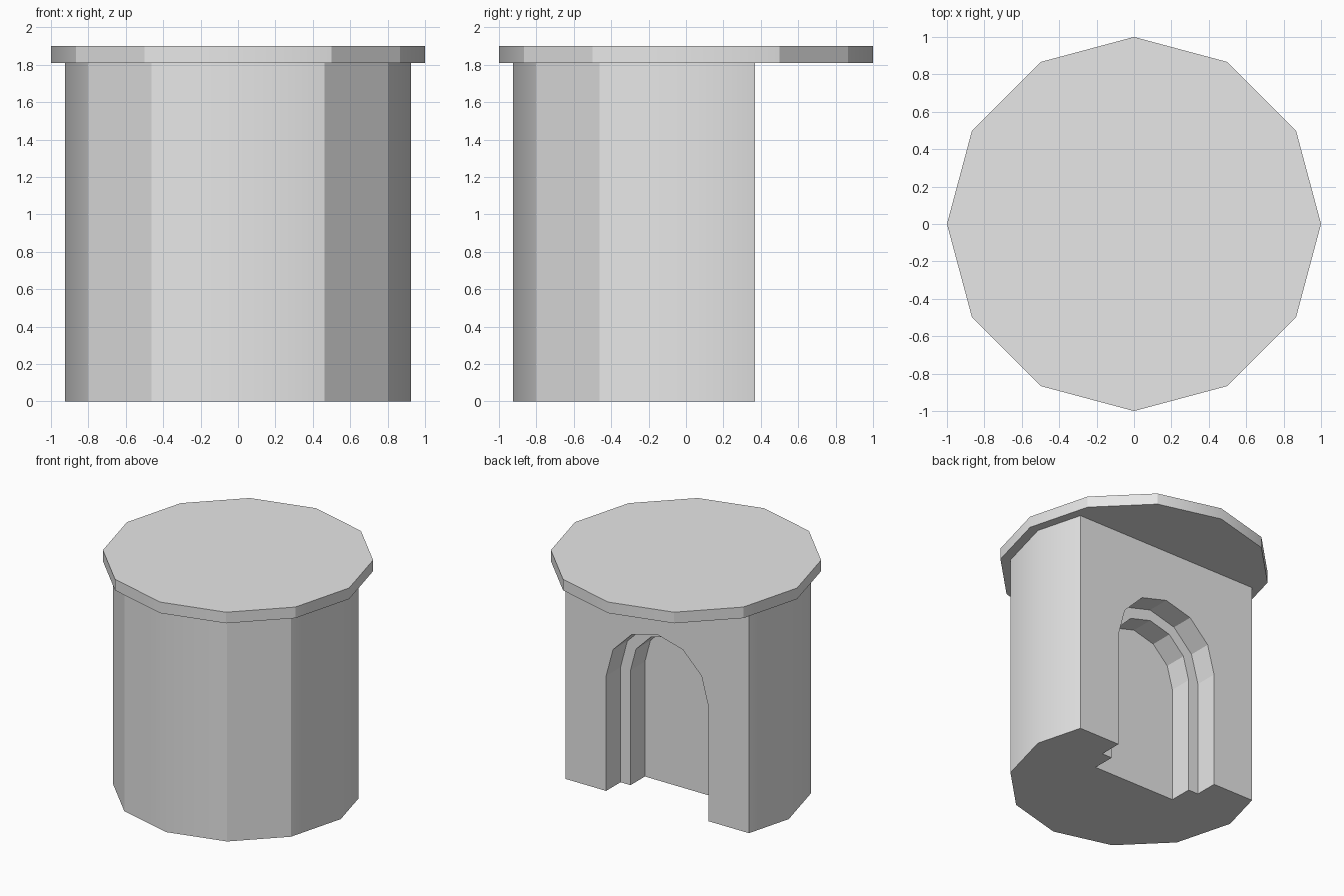
import bpy, bmesh, math
from mathutils import Vector

if "Cube" in bpy.data.objects:
    bpy.data.objects.remove(bpy.data.objects["Cube"])

R_BODY, R_LID = 0.925, 1.0
Z_BODY, Z_LID = 1.81, 1.90
BACK_Y = 0.37
ARCH_SPRING = 0.935

grey = bpy.data.materials.new("plain grey")
grey.diffuse_color = (0.8, 0.8, 0.8, 1)
grey.use_nodes = True
grey.node_tree.nodes["Principled BSDF"].inputs["Base Color"].default_value = grey.diffuse_color


def ring(radius, first, last):
    """Points on a 12-sided ring, from step first to step last."""
    return [(radius * math.cos(math.radians(30 * k)),
             radius * math.sin(math.radians(30 * k))) for k in range(first, last + 1)]


def prism(name, base, offset):
    """Closed prism: base polygon extruded by offset."""
    bm = bmesh.new()
    face = bm.faces.new([bm.verts.new(p) for p in base])
    new = bmesh.ops.extrude_face_region(bm, geom=[face], use_keep_orig=True)["geom"]
    bmesh.ops.translate(bm, vec=Vector(offset),
                        verts=[v for v in new if isinstance(v, bmesh.types.BMVert)])
    bmesh.ops.recalc_face_normals(bm, faces=bm.faces[:])
    mesh = bpy.data.meshes.new(name)
    bm.to_mesh(mesh)
    bm.free()
    mesh.materials.append(grey)
    obj = bpy.data.objects.new(name, mesh)
    bpy.context.collection.objects.link(obj)
    return obj


def soften_axis_edges(obj, radius):
    """Smooth only the upright outer edges that lie on the x and y axes."""
    bm = bmesh.new()
    bm.from_mesh(obj.data)
    for f in bm.faces:
        f.smooth = True
    for e in bm.edges:
        e.smooth = all(min(abs(v.co.x), abs(v.co.y)) < 1e-3 and
                       abs(v.co.xy.length - radius) < 1e-3 for v in e.verts)
    bm.to_mesh(obj.data)
    bm.free()


# Body: 12-sided drum with its back sliced off flat
edge = Vector((math.cos(math.radians(30)) - 1, 0.5)) * R_BODY
cut_x = R_BODY + edge.x * BACK_Y / edge.y
plan = ring(R_BODY, 6, 12) + [(cut_x, BACK_Y), (-cut_x, BACK_Y)]
body = prism("body", [(x, y, 0) for x, y in plan], (0, 0, Z_BODY))

# Stepped arched niche in the back wall
cutters = []
for name, radius, depth_y in (("outer_arch_cutter", 0.46, 0.185),
                              ("inner_arch_cutter", 0.37, 0.0)):
    arch = [(x, depth_y, ARCH_SPRING + z) for x, z in ring(radius, 0, 6)]
    arch += [(-radius, depth_y, -0.2), (radius, depth_y, -0.2)]
    cutter = prism(name, arch, (0, 0.6 - depth_y, 0))
    cutter.hide_render = True
    cutters.append(cutter)
    mod = body.modifiers.new(name, 'BOOLEAN')
    mod.operation = 'DIFFERENCE'
    mod.solver = 'EXACT'
    mod.object = cutter

bpy.context.view_layer.update()
depsgraph = bpy.context.evaluated_depsgraph_get()
carved = bpy.data.meshes.new_from_object(body.evaluated_get(depsgraph))
body.modifiers.clear()
body.data = carved
for cutter in cutters:
    bpy.data.objects.remove(cutter)
soften_axis_edges(body, R_BODY)

# Lid: thin 12-sided slab overhanging the body
lid = prism("lid", [(x, y, Z_BODY) for x, y in ring(R_LID, 0, 11)],
            (0, 0, Z_LID - Z_BODY))
soften_axis_edges(lid, R_LID)
